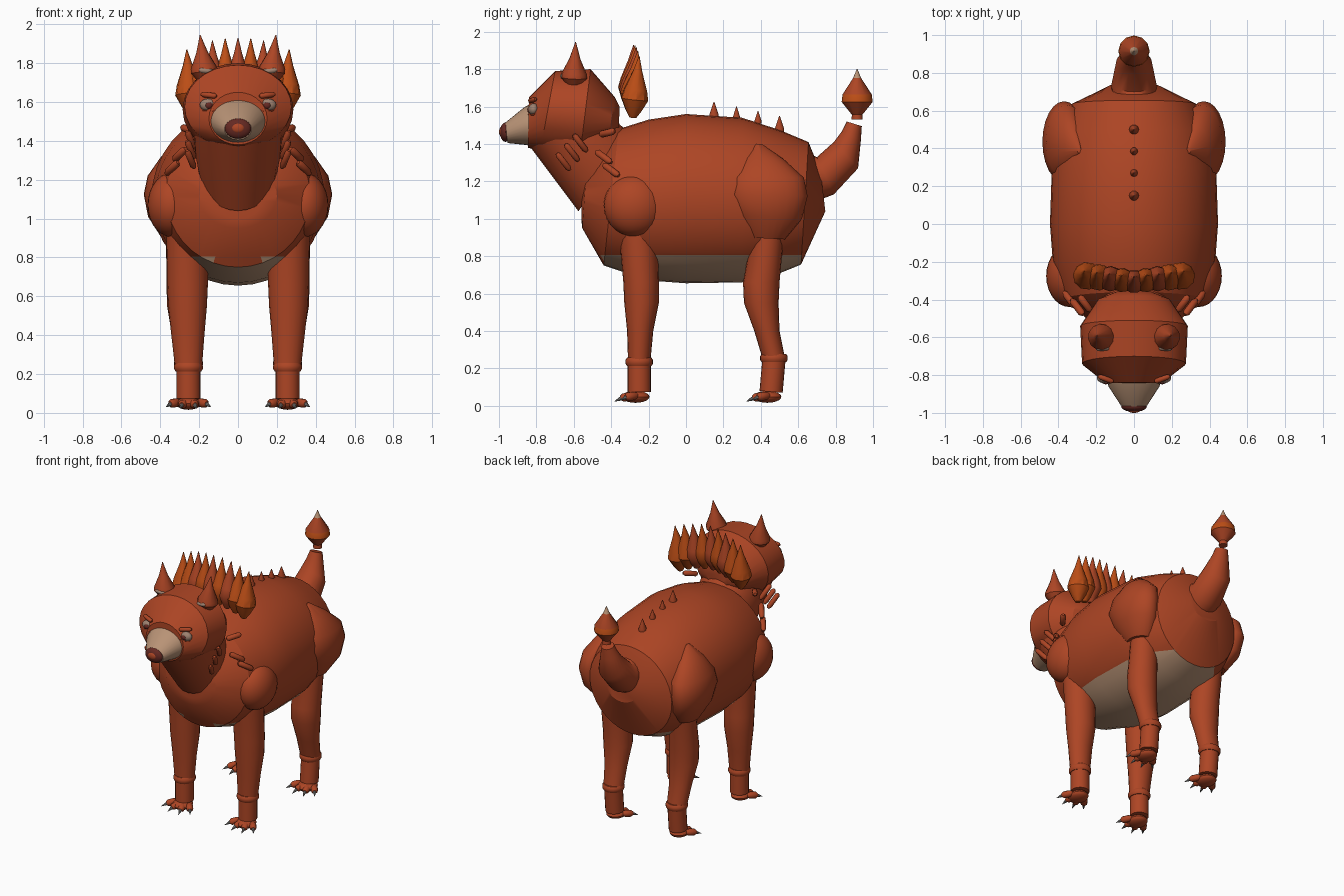
import bpy, bmesh, math
from mathutils import Vector, Matrix

if "Cube" in bpy.data.objects:
    bpy.data.objects.remove(bpy.data.objects["Cube"])


def material(name, rgb):
    m = bpy.data.materials.new(name)
    m.diffuse_color = (*rgb, 1)
    m.use_nodes = True
    m.node_tree.nodes["Principled BSDF"].inputs["Base Color"].default_value = m.diffuse_color
    return m


RUST = material("rust fur", (0.42, 0.06, 0.018))
TAN = material("tan fur", (0.48, 0.29, 0.18))
ORANGE = material("flame orange", (0.50, 0.075, 0.008))
NOSE = material("dark maroon", (0.13, 0.022, 0.016))
GREY = material("claw grey", (0.22, 0.21, 0.2))
LID = material("eye grey", (0.34, 0.22, 0.16))


def finish(name, bm, mats, angle=35):
    bmesh.ops.recalc_face_normals(bm, faces=bm.faces)
    me = bpy.data.meshes.new(name)
    bm.to_mesh(me)
    bm.free()
    for m in mats:
        me.materials.append(m)
    me.shade_smooth()
    me.set_sharp_from_angle(angle=math.radians(angle))
    ob = bpy.data.objects.new(name, me)
    bpy.context.collection.objects.link(ob)
    return ob


def skin(rings, closed=True):
    """Bridge a list of point rings and cap both ends."""
    bm = bmesh.new()
    vs = [[bm.verts.new(p) for p in r] for r in rings]
    n = len(vs[0])
    for a, b in zip(vs, vs[1:]):
        for i in range(n):
            j = (i + 1) % n
            bm.faces.new((a[i], a[j], b[j], b[i]))
    bm.faces.new(vs[0])
    bm.faces.new(vs[-1])
    return bm


def loft(sections, sides=28):
    """Sections: centre x, first edge (y, z), second edge (y, z), half width in x."""
    rings = []
    for cx, y1, z1, y2, z2, w in sections:
        ring = []
        for i in range(sides):
            a = math.tau * i / sides
            c = math.cos(a) / 2
            ring.append((cx + w * math.sin(a),
                         (y1 + y2) / 2 + (y1 - y2) * c, (z1 + z2) / 2 + (z1 - z2) * c))
        rings.append(ring)
    return skin(rings)


def spike(name, base, tip, profile, mats, sides=10, angle=35):
    """Turned shape between two points; profile holds (fraction, radius)."""
    base, tip = Vector(base), Vector(tip)
    d = tip - base
    q = d.to_track_quat('Z', 'Y')
    rings = [[base + d * t + q @ Vector((r * math.cos(math.tau * i / sides),
                                         r * math.sin(math.tau * i / sides), 0))
              for i in range(sides)] for t, r in profile]
    return finish(name, skin(rings), mats, angle)


def ellipsoid(name, centre, radii, mat, seg=20):
    bm = bmesh.new()
    bmesh.ops.create_uvsphere(bm, u_segments=seg, v_segments=seg // 2, radius=1,
                              matrix=Matrix.Translation(centre) @ Matrix.Diagonal((*radii, 1)))
    return finish(name, bm, [mat])


def strand(name, a, b, r, mat=RUST):
    return spike(name, a, b, [(0, r * .5), (.12, r), (.85, r), (1, r * .5)], [mat], 8, 50)


def drop(r):
    return [(0, r * .25), (.12, r * .6), (.30, r), (.45, r * .85), (.75, r * .35), (1, .002)]


# Torso, with the belly cut out as a tan area
torso = loft([(0, -.555, 1.18, -.56, 1.0, .12), (0, -.53, 1.28, -.555, .95, .2),
              (0, -.36, 1.48, -.44, .75, .37), (0, -.2, 1.53, -.2, .67, .43),
              (0, 0, 1.56, 0, .655, .445), (0, .3, 1.54, .3, .66, .435),
              (0, .5, 1.475, .48, .70, .40), (0, .655, 1.41, .615, .755, .33),
              (0, .72, 1.25, .745, 1.04, .13)], 36)
bmesh.ops.bisect_plane(torso, geom=torso.verts[:] + torso.edges[:] + torso.faces[:],
                       plane_co=(0, 0, .805), plane_no=(0, 0, 1))
for f in torso.faces:
    c = f.calc_center_median()
    f.material_index = int(c.z < .805 and -.45 < c.y < .62)
finish("torso", torso, [RUST, TAN], 30)

# Neck and head
finish("neck", loft([(0, -.30, 1.46, -.575, 1.04, .20), (0, -.35, 1.50, -.68, 1.18, .22),
                     (0, -.40, 1.56, -.83, 1.38, .23)]), [RUST])
finish("head", loft([(0, -.355, 1.60, -.36, 1.46, .09), (0, -.38, 1.65, -.42, 1.40, .19),
                     (0, -.51, 1.80, -.57, 1.32, .285), (0, -.70, 1.79, -.78, 1.36, .275),
                     (0, -.84, 1.65, -.845, 1.38, .15)]), [RUST], 30)

# Muzzle and nose
finish("muzzle", loft([(0, -.80, 1.625, -.80, 1.385, .15), (0, -.86, 1.60, -.86, 1.395, .135),
                       (0, -.965, 1.515, -.955, 1.405, .07)]), [TAN])
ellipsoid("nose", (0, -.965, 1.463), (.068, .03, .052), NOSE)
ellipsoid("nose_tip", (0, -.985, 1.465), (.034, .015, .026), RUST)

# Back spines
for y, z, h in ((.15, 1.54, .085), (.27, 1.53, .07), (.385, 1.51, .065), (.5, 1.465, .085)):
    r = .026 if h > .08 else .02
    spike("back_spine", (0, y, z), (0, y, z + h), [(0, r), (.2, r), (1, .002)], [RUST])

# Mane of drop-shaped spikes behind the head
for i in range(-4, 5):
    k = abs(i) / 4
    x = i * .061
    spike("mane_spike", (x, -.315 + .03 * k, 1.60 - .06 * k * k),
          (x * 1.08, -.28 + .03 * k, 1.93 - .06 * k * k), drop(.062 + .012 * k),
          [ORANGE if abs(i) in (1, 3, 4) else RUST])

# Tail with a floating flame drop at the end
finish("tail", loft([(0, .62, 1.36, .66, 1.08, .12), (0, .70, 1.33, .79, 1.13, .118),
                     (0, .79, 1.41, .92, 1.27, .095), (0, .835, 1.47, .935, 1.42, .06),
                     (0, .86, 1.52, .94, 1.495, .042)], 20), [RUST], 40)
flame = spike("tail_flame", (0, .915, 1.53), (0, .915, 1.80),
              [(0, .03), (.1, .028), (.13, .035), (.35, .083), (.5, .078), (.82, .022), (1, .002)],
              [RUST, TAN, ORANGE], 12)
for p in flame.data.polygons:
    p.material_index = 1 if p.center.z > 1.765 else 2 if 1.595 < p.center.z < 1.65 else 0

for s in (1, -1):
    # Ears
    spike("ear", (s * .17, -.60, 1.72), (s * .195, -.59, 1.945),
          [(0, .045), (.15, .07), (.25, .068), (.6, .03), (1, .002)], [RUST], 12)
    strand("ear_lining", (s * .13, -.655, 1.755), (s * .2, -.66, 1.765), .014, LID)

    # Eyes with brows
    ellipsoid("eye", (s * .155, -.815, 1.585), (.042, .028, .032), LID)
    ellipsoid("pupil", (s * .15, -.835, 1.582), (.02, .014, .018), NOSE, 12)
    strand("brow", (s * .11, -.835, 1.63), (s * .19, -.805, 1.64), .014)
    strand("lower_lid", (s * .12, -.84, 1.558), (s * .185, -.81, 1.56), .009)

    # Cheek and neck tufts
    for y, z in ((-.60, 1.43), (-.645, 1.38), (-.69, 1.33)):
        strand("cheek_tuft", (s * .262, y, z + .02), (s * .225, y + .07, z - .07), .017)
    for y, z, x in ((-.46, 1.45, .25), (-.48, 1.36, .29), (-.44, 1.29, .33)):
        strand("neck_tuft", (s * (x - .02), y, z), (s * (x + .04), y + .08, z + (.02 if z > 1.4 else -.06)), .019)

    # Shoulder and haunch masses
    ellipsoid("shoulder", (s * .34, -.275, 1.07), (.125, .165, .165), RUST, 28)
    finish("haunch", loft([(s * .29, .375, 1.40, .405, 1.40, .01), (s * .325, .30, 1.32, .52, 1.32, .07),
                           (s * .355, .235, 1.22, .63, 1.22, .11), (s * .37, .22, 1.13, .65, 1.12, .115),
                           (s * .355, .26, 1.02, .62, 1.0, .108), (s * .31, .33, .90, .53, .89, .08)], 24),
           [RUST], 40)

    # Legs, ankle bands and cuffs
    front = [(s * .26, -.37, 1.0, -.13, 1.0, .11), (s * .26, -.355, .88, -.15, .88, .108),
             (s * .26, -.335, .66, -.145, .66, .105), (s * .26, -.33, .55, -.145, .55, .10),
             (s * .258, -.315, .40, -.175, .40, .085), (s * .255, -.31, .24, -.19, .24, .07)]
    rear = [(s * .28, .33, 1.0, .54, 1.0, .095), (s * .275, .345, .88, .52, .88, .095),
            (s * .268, .305, .66, .50, .66, .10), (s * .265, .31, .55, .495, .55, .10),
            (s * .26, .365, .40, .50, .40, .08), (s * .255, .41, .25, .53, .25, .07)]
    for name, sections, yc, yf, zb in (("front", front, -.25, -.25, .235), ("rear", rear, .47, .455, .255)):
        finish(name + "_leg", loft(sections, 20), [RUST], 40)
        spike(name + "_ankle_band", (s * .255, yc, zb - .022), (s * .255, yc, zb + .022),
              [(0, .066), (.3, .074), (.7, .074), (1, .066)], [RUST], 20, 50)
        spike(name + "_cuff", (s * .255, yf, .075), (s * .255, yc, zb - .01),
              [(0, .062), (1, .062)], [RUST], 20)
        # Paw with four fanned toes and claws
        ellipsoid(name + "_paw", (s * .255, yf - .02, .048), (.065, .075, .032), RUST)
        for i in range(4):
            u = (i - 1.5) / 1.5
            d = Vector((u * .75, -1, -.22 + .08 * abs(u))).normalized()
            a = Vector((s * .255 + u * .05, yf - .035 + .02 * abs(u), .055))
            b = a + d * .075
            spike(name + "_toe", a, b, [(0, .016), (.3, .023), (.8, .023), (1, .012)], [RUST], 10, 50)
            tip = b + d * .035
            tip.z = max(tip.z - .012, .002)
            spike(name + "_claw", b - d * .01, tip, [(0, .012), (.4, .009), (1, .001)], [GREY], 8)
